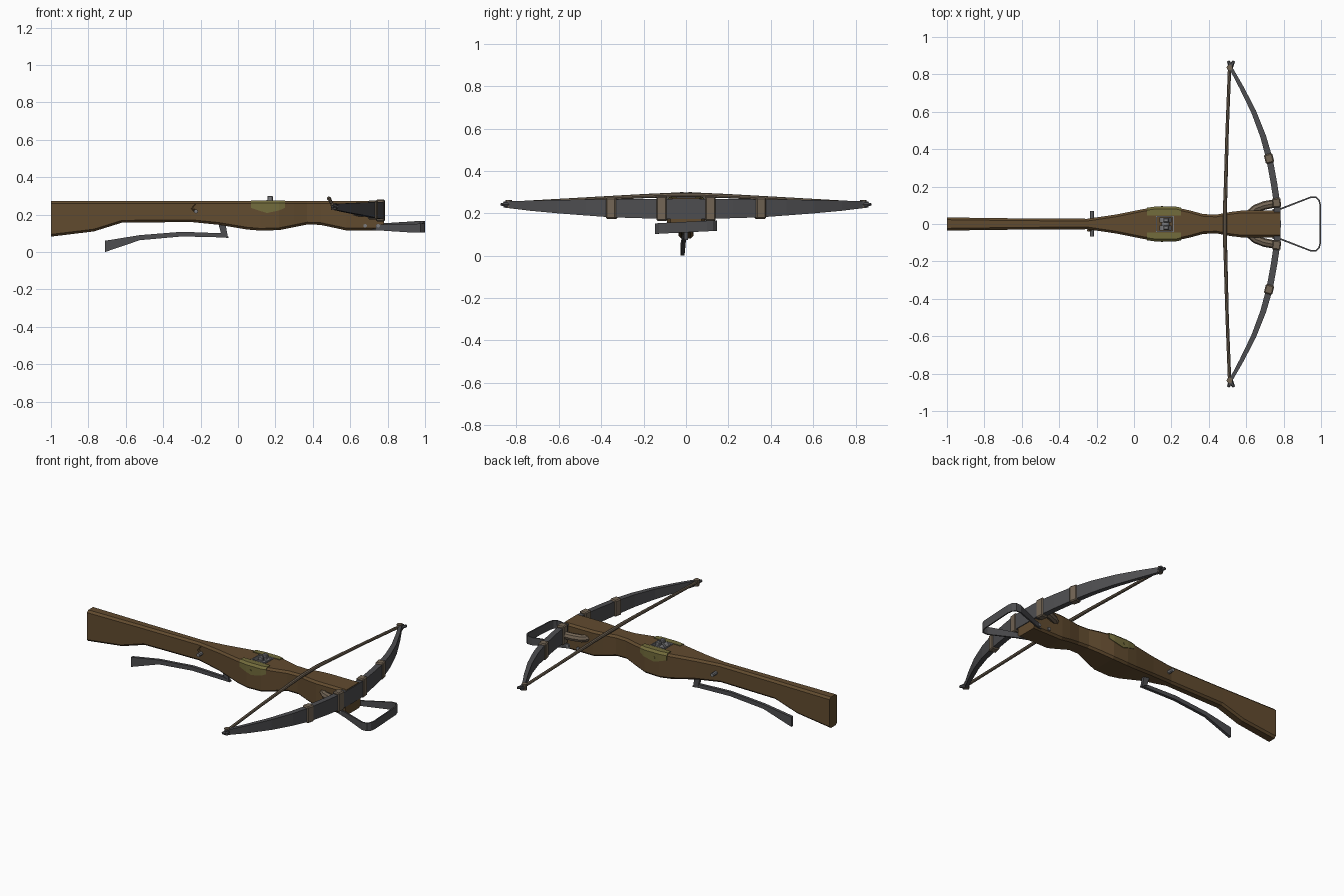
import bpy, bmesh, math
from mathutils import Vector, Matrix

if "Cube" in bpy.data.objects:
    bpy.data.objects.remove(bpy.data.objects["Cube"])


def material(name, rgb):
    m = bpy.data.materials.new(name)
    m.diffuse_color = (*rgb, 1)
    m.use_nodes = True
    m.node_tree.nodes["Principled BSDF"].inputs["Base Color"].default_value = m.diffuse_color
    return m


WOOD = material("wood", (0.12, 0.07, 0.028))
STEEL = material("dark_steel", (0.075, 0.075, 0.08))
IRON = material("iron", (0.2, 0.2, 0.21))
CORD = material("cord", (0.17, 0.13, 0.09))
BRASS = material("brass", (0.17, 0.15, 0.045))


def finish(name, bm, mat):
    bmesh.ops.recalc_face_normals(bm, faces=bm.faces)
    me = bpy.data.meshes.new(name)
    bm.to_mesh(me)
    bm.free()
    ob = bpy.data.objects.new(name, me)
    bpy.context.collection.objects.link(ob)
    if mat:
        me.materials.append(mat)
    return ob


def loft(name, rings, mat):
    """Skin equal-length closed rings and cap both ends."""
    bm = bmesh.new()
    vs = [[bm.verts.new(p) for p in r] for r in rings]
    n = len(rings[0])
    for a, b in zip(vs, vs[1:]):
        for i in range(n):
            j = (i + 1) % n
            bm.faces.new((a[i], a[j], b[j], b[i]))
    bm.faces.new(vs[0])
    bm.faces.new(vs[-1])
    return finish(name, bm, mat)


def strip(name, path, mat, tilt=0):
    """Flat bar along (x, y, z_low, z_high, thickness)."""
    rings = []
    for i, (x, y, lo, hi, t) in enumerate(path):
        a, b = path[max(i - 1, 0)], path[min(i + 1, len(path) - 1)]
        d = Vector((b[0] - a[0], b[1] - a[1])).normalized()
        nx, ny = -d.y * t / 2, d.x * t / 2
        s = tilt * y
        rings.append([(x + nx, y + ny, lo + s), (x + nx, y + ny, hi + s),
                      (x - nx, y - ny, hi + s), (x - nx, y - ny, lo + s)])
    return loft(name, rings, mat)


def tube(name, path, radii, mat, n=8):
    rings = []
    pts = [Vector(p) for p in path]
    for i, p in enumerate(pts):
        d = (pts[min(i + 1, len(pts) - 1)] - pts[max(i - 1, 0)]).normalized()
        u = d.cross(Vector((0, 0, 1)) if abs(d.z) < 0.9 else Vector((1, 0, 0))).normalized()
        v = d.cross(u)
        rings.append([p + radii[i] * (math.cos(k * math.tau / n) * u + math.sin(k * math.tau / n) * v)
                      for k in range(n)])
    return loft(name, rings, mat)


def box(name, loc, size, mat, rot=0, bevel=0):
    bm = bmesh.new()
    bmesh.ops.create_cube(bm, size=1, matrix=Matrix.Translation(loc) @ Matrix.Rotation(rot, 4, 'Z')
                          @ Matrix.Diagonal((*size, 1)))
    if bevel:
        bmesh.ops.bevel(bm, geom=bm.edges[:], offset=bevel, segments=1, affect='EDGES')
    return finish(name, bm, mat)


# Stock: stations of x, underside height, half width
TOP = 0.272
STOCK = [(-1, .082, .035), (-.77, .11, .032), (-.62, .157, .03), (-.25, .16, .028),
         (-.1, .145, .05), (.05, .12, .08), (.12, .114, .09), (.22, .117, .09),
         (.3, .133, .072), (.37, .147, .053), (.44, .145, .05), (.52, .128, .065),
         (.58, .115, .072), (.78, .115, .072)]
rings = []
for x, lo, w in STOCK:
    c = 0.012
    half = [(w - c, lo), (w, lo + c), (w, TOP - c), (w - c, TOP)]
    rings.append([(x, y, z) for y, z in half] + [(x, -y, z) for y, z in reversed(half)])
stock = loft("stock", rings, WOOD)

# Slot for the nut
cutter = box("nut_slot_cutter", (.165, 0, .28), (.09, .08, .12), None)
cutter.hide_render = True
cutter.hide_viewport = True
mod = stock.modifiers.new("nut_slot", 'BOOLEAN')
mod.object = cutter
mod.solver = 'EXACT'


def half_width(x):
    for a, b in zip(STOCK, STOCK[1:]):
        if a[0] <= x <= b[0]:
            return a[2] + (b[2] - a[2]) * (x - a[0]) / (b[0] - a[0])


# Slot frame and rolling nut with two fingers
for s in (-1, 1):
    box("slot_side_plate", (.165, s * .041, .255), (.096, .006, .042), IRON)
    box("slot_end_plate", (.165 + s * .045, 0, .255), (.006, .08, .042), IRON)
    tube("nut_half", [(.168, s * .008, .25), (.168, s * .034, .25)], [.032] * 2, IRON, 14)
    box("nut_finger", (.172, s * .02, .285), (.03, .022, .03), IRON, bevel=.004)
tube("nut_core", [(.168, -.01, .25), (.168, .01, .25)], [.022] * 2, IRON, 14)

# Parts mirrored on both sides
LATH = [(.768, 0, .172, .268, .034), (.766, .1, .174, .268, .034), (.748, .22, .177, .267, .034),
        (.724, .35, .181, .266, .034), (.69, .47, .19, .265, .031), (.64, .6, .2, .263, .027),
        (.575, .73, .212, .26, .023), (.52, .83, .224, .257, .018), (.515, .86, .228, .255, .016)]
for s in (-1, 1):
    # Brass cheek plate wrapping over the top edge
    rings = []
    for x, lo in ((.07, .235), (.12, .219), (.155, .208), (.22, .222), (.25, .235)):
        w, t = half_width(x) + .004, TOP + .004
        rings.append([(x, s * y, z) for y, z in ((.046, t), (w - .013, t), (w, t - .013), (w, lo),
                                                 (w - .02, lo), (w - .02, t - .02), (.046, t - .02))])
    loft("cheek_plate", rings, BRASS)
    tube("cheek_screw", [(.15, s * .085, .235), (.15, s * .097, .235)], [.006] * 2, BRASS)

    # Lashings around the bow
    box("inner_lashing", (.762, s * .113, .222), (.046, .05, .116), CORD, s * .1, .006)
    box("outer_lashing", (.722, s * .35, .224), (.046, .05, .1), CORD, s * .24, .006)
    # Bridle cord from the stock hole to the bow
    tube("bridle", [(.62, s * .055, .215), (.65, s * .082, .212), (.7, s * .1, .215), (.765, s * .112, .22)],
         [.022, .022, .023, .022], CORD)
    # Nock horns and string loop
    for dx in (-.014, .016):
        tube("nock_horn", [(.517, s * .84, .242), (.518 + dx, s * .872, .242)], [.013, .007], STEEL, 6)
    tube("string_loop", [(.513, s * .836, .225), (.511, s * .836, .262)], [.016, .016], CORD)
    # Stirrup bolts
    for x in (.68, .75):
        tube("stirrup_bolt", [(x, s * .065, .14), (x, s * .08, .14)], [.01] * 2, IRON)

# Steel bow
strip("bow", [(x, -y, lo, hi, t) for x, y, lo, hi, t in reversed(LATH[1:])] + LATH, STEEL)

# Bowstring
SIDE = [(.511, .835, .246), (.498, .5, .265), (.49, .2, .281), (.486, .07, .286)]
string = [(x, -y, z) for x, y, z in SIDE] + [(x, y, z) for x, y, z in reversed(SIDE)]
tube("bowstring", string, [.009, .009, .01, .011] + [.011, .01, .009, .009], CORD)

# Foot stirrup
half = [(.69, .052, .122, .148, .01), (.79, .083, .117, .15, .009), (.945, .143, .11, .157, .008),
        (.975, .142, .11, .159, .008), (.99, .126, .11, .16, .008), (.996, .1, .11, .16, .008)]
strip("stirrup", half + [(x, -y, lo, hi, t) for x, y, lo, hi, t in reversed(half)], STEEL, tilt=.05)

# Trigger lever, stations of x, low, high, sideways offset
LEVER = [(-.71, 0, .06, -.016), (-.525, .063, .09, -.01), (-.3, .083, .108, -.006), (-.09, .078, .1, -.003),
         (-.052, .075, .083, 0)]
rings = [[(x, y - .009, lo), (x, y + .009, lo), (x, y + .009, hi), (x, y - .009, hi)] for x, lo, hi, y in LEVER]
loft("trigger_lever", rings, STEEL)
loft("lever_arm", [[(a, y, z) for y in (-.009,) for a, z in ((-.088, .09), (-.054, .078), (-.07, .17), (-.11, .17))],
                   [(a, .009, z) for a, z in ((-.088, .09), (-.054, .078), (-.07, .17), (-.11, .17))]], STEEL)

# Safety pin through the stock with a small bent tail
tube("cross_pin", [(-.225, -.066, .217), (-.225, .07, .217)], [.011] * 2, IRON)
tube("pin_tail", [(-.225, -.03, .217), (-.245, -.034, .232), (-.23, -.034, .256)], [.008, .007, .004], WOOD, 6)
